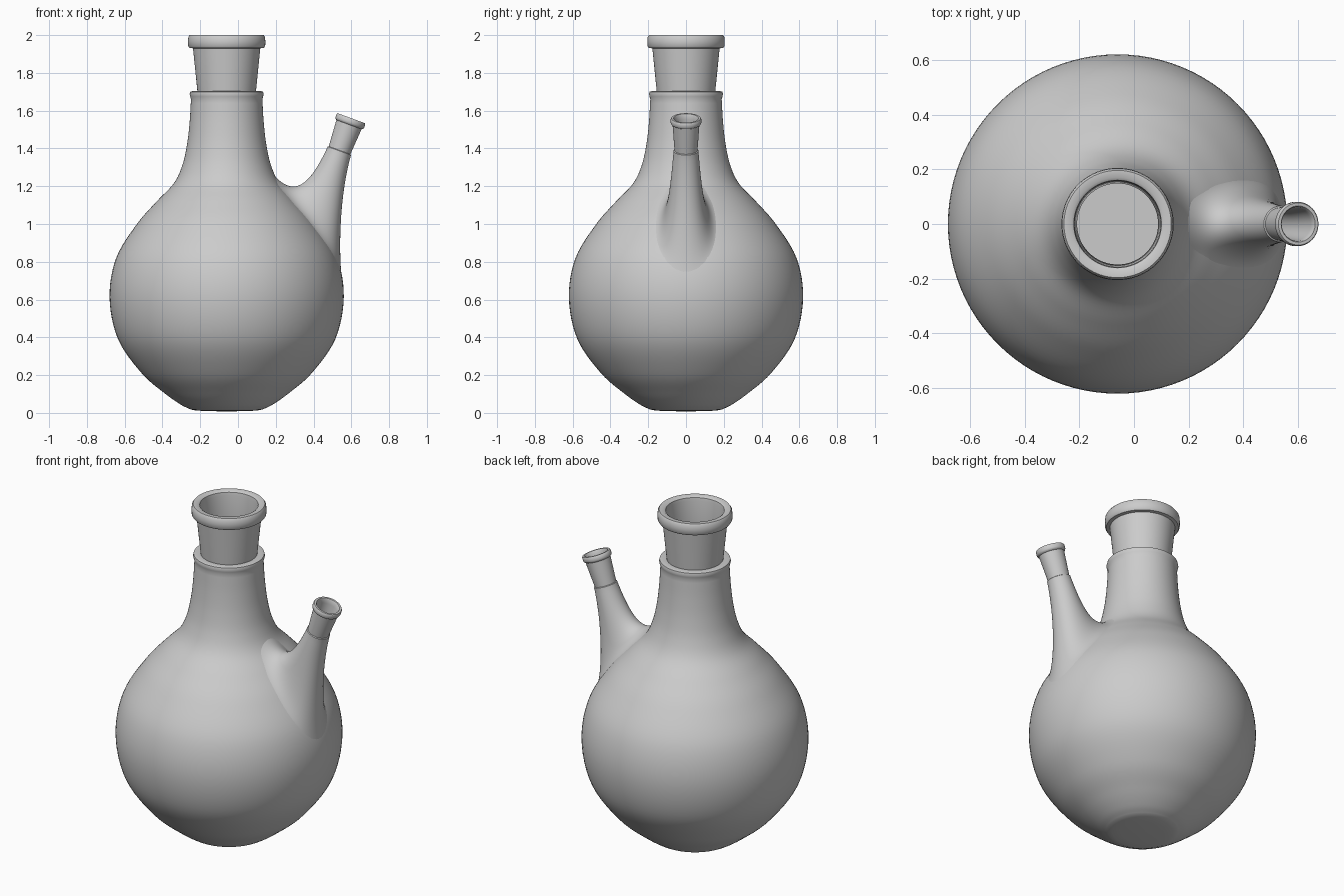
import bpy, bmesh, math
from mathutils import Vector

if "Cube" in bpy.data.objects:
    bpy.data.objects.remove(bpy.data.objects["Cube"])

CX = -0.06          # x of the main flask axis
SEG = 96


def smooth_curve(pts, n=6):
    """Catmull-Rom through 2D points."""
    p = [Vector(q) for q in pts]
    p = [2 * p[0] - p[1]] + p + [2 * p[-1] - p[-2]]
    out = []
    for a, b, c, d in zip(p, p[1:], p[2:], p[3:]):
        for i in range(n):
            t = i / n
            out.append(0.5 * (2 * b + (c - a) * t + (2 * a - 5 * b + 4 * c - d) * t * t
                              + (3 * b - a - 3 * c + d) * t ** 3))
    return out + [p[-2]]


def loft(bm, rings):
    """Bridge successive closed rings of points."""
    vs = [[bm.verts.new(c) for c in ring] for ring in rings]
    n = len(vs[0])
    for a, b in zip(vs, vs[1:]):
        for i in range(n):
            j = (i + 1) % n
            bm.faces.new((a[i], a[j], b[j], b[i]))
    return vs


def finish(bm, name):
    bmesh.ops.recalc_face_normals(bm, faces=bm.faces)
    me = bpy.data.meshes.new(name)
    bm.to_mesh(me)
    bm.free()
    ob = bpy.data.objects.new(name, me)
    bpy.context.collection.objects.link(ob)
    bpy.ops.object.select_all(action='DESELECT')
    ob.select_set(True)
    bpy.context.view_layer.objects.active = ob
    bpy.ops.object.shade_smooth_by_angle(angle=math.radians(40))
    return ob


# Bulb and neck outline (radius, height)
bulb = smooth_curve([(.19, .018), (.245, .045), (.33, .105), (.45, .21), (.575, .39), (.62, .61),
                     (.585, .82), (.475, 1.0), (.37, 1.12), (.28, 1.215), (.235, 1.31),
                     (.21, 1.42), (.196, 1.54), (.189, 1.66)])
base = [Vector(q) for q in [(.02, .008), (.12, .01), (.165, .013)]]
joint = [Vector(q) for q in [(.193, 1.675), (.196, 1.688), (.193, 1.7), (.18, 1.704), (.155, 1.702),
                             (.178, 1.93), (.197, 1.932), (.204, 1.942), (.205, 1.965),
                             (.203, 1.99), (.196, 2.0), (.17, 2.0), (.16, 1.993), (.157, 1.975),
                             (.148, 1.7)]]
inner = [Vector((max(r - .03, .02), max(z, .04))) for r, z in reversed(bulb)]
profile = base + bulb + joint + inner


def bulb_radius(z):
    for a, b in zip(bulb, bulb[1:]):
        if a.y <= z <= b.y:
            return a.x + (b.x - a.x) * (z - a.y) / (b.y - a.y)
    return bulb[-1].x


# Side neck axis, measured downward from its mouth
mouth = Vector((.60, 0, 1.56))
axis = Vector((-.345, 0, -.939)).normalized()
across = Vector((-axis.z, 0, axis.x))

# Flask body, revolved, opened under the side neck
bm = bmesh.new()
angs = [2 * math.pi * i / SEG for i in range(SEG)]
vs = loft(bm, [[(CX + r * math.cos(a), r * math.sin(a), z) for a in angs] for r, z in profile])
bm.faces.new(vs[0])
bm.faces.new(vs[-1])
hole = []
for f in bm.faces:
    d = f.calc_center_median() - mouth
    if .4 < d.dot(axis) < .75 and (d - axis * d.dot(axis)).length < .06:
        hole.append(f)
bmesh.ops.delete(bm, geom=hole, context='FACES')
finish(bm, "flask_body")


# Side neck: flared fillet from the bulb, ground joint, rim and bore
def on_bulb(a, scale, off):
    z = .985 - .27 * scale * math.cos(a)
    y = .17 * scale * math.sin(a)
    r = bulb_radius(z) + off
    return Vector((CX + math.sqrt(r * r - y * y), y, z))


def ring_point(a, s, r):
    return mouth + axis * s + across * (r * math.cos(a)) + Vector((0, r * math.sin(a), 0))


NS = 64
angs = [2 * math.pi * i / NS for i in range(NS)]
rings = []
for k in range(25):
    t = k / 24
    u = 1 - t
    rings.append([u ** 3 * on_bulb(a, 1, -.003) + 3 * u * u * t * on_bulb(a, .62, .01)
                  + 3 * u * t * t * ring_point(a, .435, .086)
                  + t ** 3 * ring_point(a, .19, .066) for a in angs])
side = [(.184, .066), (.181, .061), (.036, .071), (.032, .078), (.024, .081), (.006, .081),
        (0, .077), (0, .066), (.006, .062), (.03, .06), (.185, .05), (.52, .055)]
rings += [[ring_point(a, s, r) for a in angs] for s, r in side]
bm = bmesh.new()
loft(bm, rings)
finish(bm, "side_neck")
